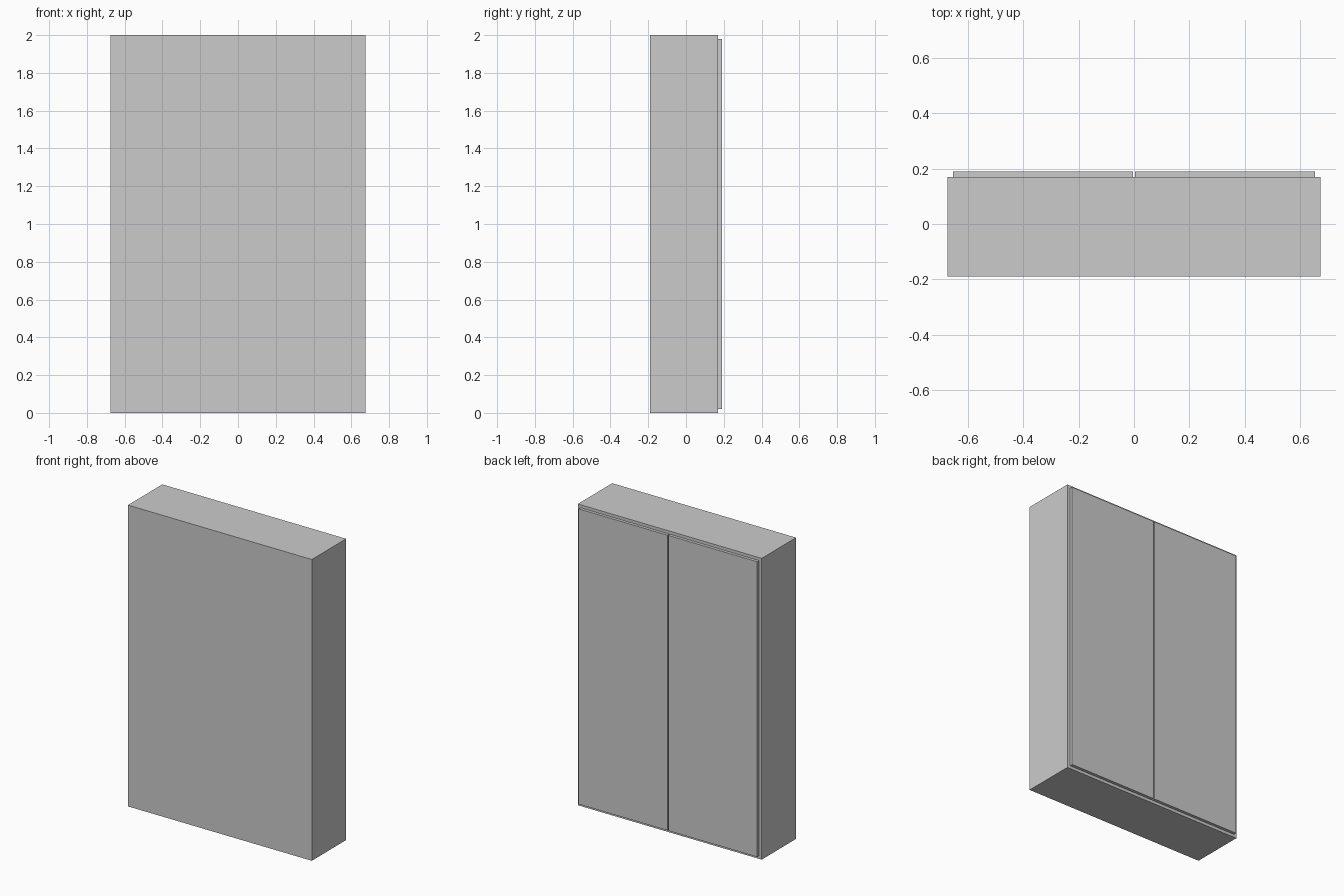
import bpy

if "Cube" in bpy.data.objects:
    bpy.data.objects.remove(bpy.data.objects["Cube"])


def box(name, x, y, z):
    """Box from (min, max) ranges on each axis."""
    bpy.ops.mesh.primitive_cube_add(size=1, location=[sum(r) / 2 for r in (x, y, z)])
    obj = bpy.context.object
    obj.name = name
    obj.scale = [r[1] - r[0] for r in (x, y, z)]
    bpy.ops.object.transform_apply(location=False, rotation=False, scale=True)
    return obj


HALF_W, HALF_D, HEIGHT = 0.675, 0.19, 2.0
DOOR_T = 0.02      # door thickness
REVEAL = 0.02      # carcass rim left visible around the doors
GAP = 0.004        # half the gap between the doors
face_y = HALF_D - DOOR_T

# Cabinet body
box("cabinet_body", (-HALF_W, HALF_W), (-HALF_D, face_y), (0, HEIGHT))

# Pair of flat doors on the +y side
for name, side in (("left_door", -1), ("right_door", 1)):
    x = sorted((side * GAP, side * (HALF_W - REVEAL)))
    box(name, x, (face_y, HALF_D), (REVEAL, HEIGHT - REVEAL))
